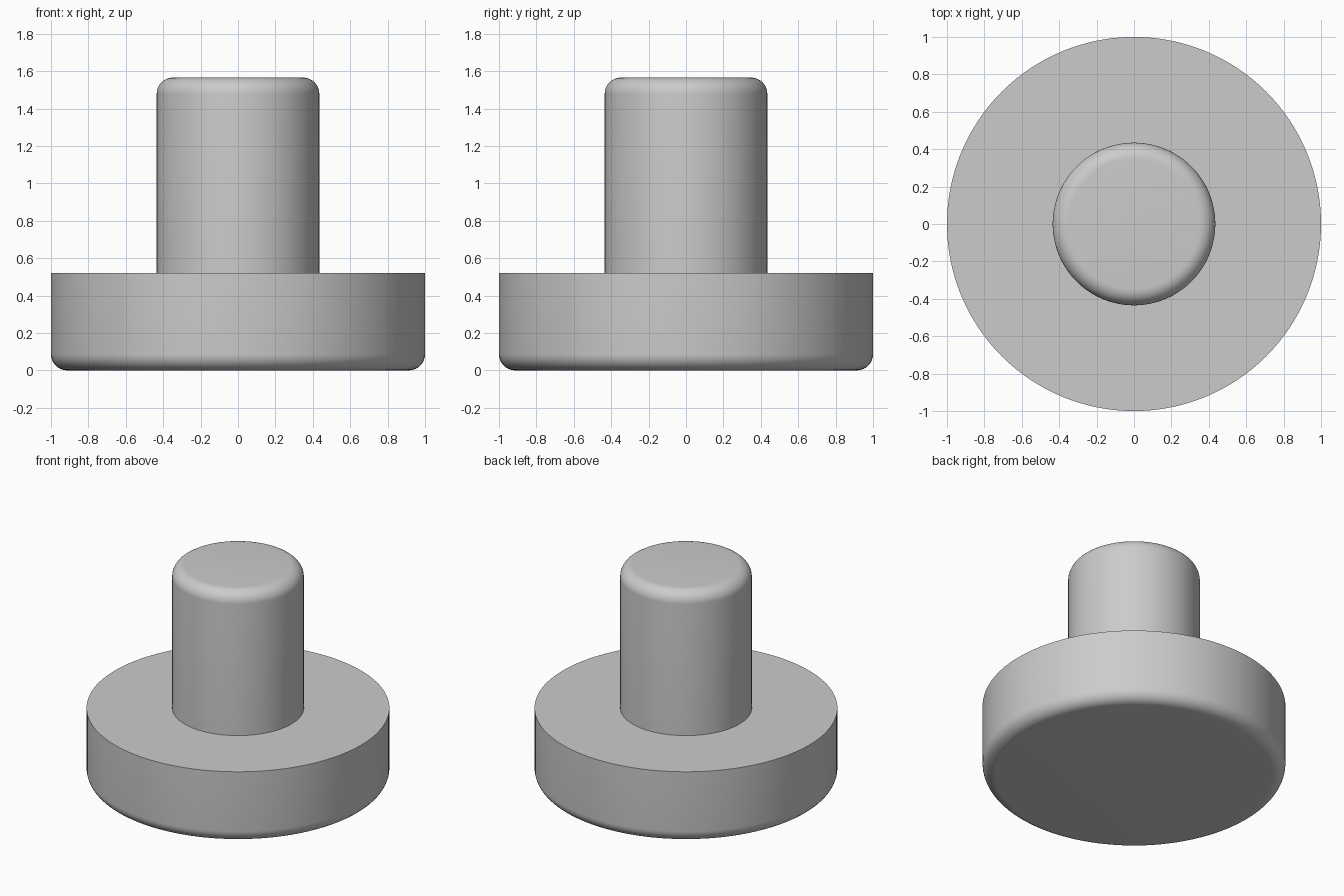
import bpy, bmesh, math
from mathutils import Matrix

cube = bpy.data.objects.get("Cube")
if cube:
    bpy.data.objects.remove(cube, do_unlink=True)

UNIT = 1 / 11.5          # fillet radius; other sizes are multiples of it
SEGMENTS = 128
FILLET_STEPS = 10

grey = bpy.data.materials.new("plain_grey")
grey.use_nodes = True
colour = (0.6, 0.6, 0.6, 1)
grey.diffuse_color = colour
grey.node_tree.nodes["Principled BSDF"].inputs["Base Color"].default_value = colour


def fillet(radius, z, start):
    """Quarter-circle profile points, from angle start to start + 90 degrees."""
    return [(radius - UNIT + UNIT * math.cos(a), z + UNIT * math.sin(a))
            for a in (start + math.pi / 2 * i / FILLET_STEPS
                      for i in range(FILLET_STEPS + 1))]


# One stepped profile: filleted flange, shoulder, filleted stem
flange_radius, stem_radius = 1.0, 5 * UNIT
shoulder, top = 6 * UNIT, 18 * UNIT
profile = (fillet(flange_radius, UNIT, -math.pi / 2)
           + [(flange_radius, shoulder), (stem_radius, shoulder)]
           + fillet(stem_radius, top - UNIT, 0))

# Turn the profile and close both ends with flat discs
bm = bmesh.new()
verts = [bm.verts.new((r, 0, z)) for r, z in profile]
edges = [bm.edges.new(pair) for pair in zip(verts, verts[1:])]
bmesh.ops.spin(bm, geom=verts + edges, cent=(0, 0, 0), axis=(0, 0, 1),
               angle=math.tau, steps=SEGMENTS, use_merge=True)
bmesh.ops.remove_doubles(bm, verts=bm.verts, dist=1e-5)
bmesh.ops.holes_fill(bm, edges=[e for e in bm.edges if e.is_boundary], sides=0)
bmesh.ops.recalc_face_normals(bm, faces=bm.faces)

mesh = bpy.data.meshes.new("flanged_pin")
bm.to_mesh(mesh)
bm.free()
mesh.materials.append(grey)
pin = bpy.data.objects.new("flanged_pin", mesh)
bpy.context.collection.objects.link(pin)

# Smooth sides and fillets, sharp shoulder edges
bpy.ops.object.select_all(action='DESELECT')
pin.select_set(True)
bpy.context.view_layer.objects.active = pin
bpy.ops.object.shade_smooth_by_angle(angle=math.radians(30))
